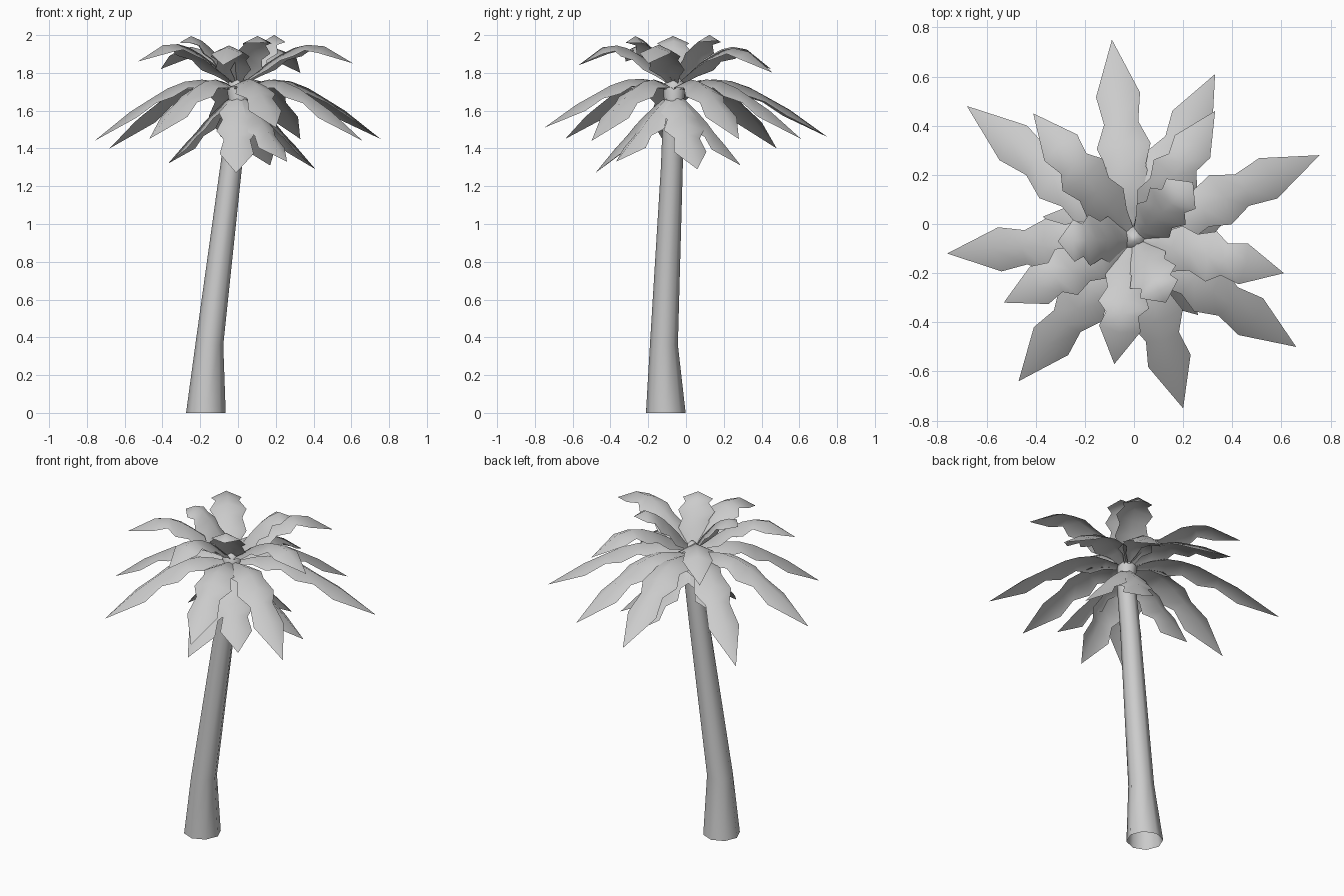
import bpy, bmesh, math
from mathutils import Vector

if "Cube" in bpy.data.objects:
    bpy.data.objects.remove(bpy.data.objects["Cube"])

CROWN = Vector((0.0, -0.06, 0.0))


def finish(name, bm, angle):
    me = bpy.data.meshes.new(name)
    bm.to_mesh(me)
    bm.free()
    ob = bpy.data.objects.new(name, me)
    bpy.context.collection.objects.link(ob)
    bpy.ops.object.select_all(action='DESELECT')
    ob.select_set(True)
    bpy.context.view_layer.objects.active = ob
    bpy.ops.object.shade_smooth_by_angle(angle=math.radians(angle))
    return ob


def loft(name, rings, sides=8):
    """Tube, open at the foot, through (x, y, z, radius) rings."""
    bm = bmesh.new()
    loops = []
    for x, y, z, r in rings:
        loops.append([bm.verts.new((x + r * math.cos(a), y + r * math.sin(a), z))
                      for a in (2 * math.pi * i / sides for i in range(sides))])
    for lo, hi in zip(loops, loops[1:]):
        for i in range(sides):
            j = (i + 1) % sides
            bm.faces.new((lo[i], lo[j], hi[j], hi[i]))
    bm.faces.new(loops[-1])
    return finish(name, bm, 50)


# Leaning trunk with flared foot, and the bud in the crown
loft("trunk", [(-0.17, -0.107, 0, 0.105), (-0.152, -0.117, 0.36, 0.074),
               (-0.037, -0.075, 1.3, 0.058), (0.008, -0.066, 1.66, 0.053)])
loft("crown_bud", [(0.005, -0.065, 1.62, 0.05), (0.0, -0.062, 1.71, 0.058),
                   (0.0, -0.06, 1.75, 0.05), (0.0, -0.06, 1.79, 0.012)])

# Serrated half-width shared by all fronds
WIDTH = [0.015, 0.055, 0.10, 0.08, 0.11, 0.07, 0.09, 0]
SPREAD = [0, 0.15, 0.25, 0.37, 0.49, 0.60, 0.75, 1]

# Ridge heights and frond tips (x, y, z) per layer
LAYERS = {
    "lower": (SPREAD, [1.69, 1.66, 1.625, 1.58, 1.53, 1.475, 1.41, 1.29], 1.0,
              [(-0.01, -0.48, 1.27), (0.41, 0.06, 1.29), (-0.37, 0.03, 1.32),
               (0.17, 0.29, 1.31), (0.26, -0.37, 1.33)]),
    "middle": (SPREAD, [1.71, 1.75, 1.765, 1.755, 1.72, 1.67, 1.60, 1.45], 1.0,
               [(-0.09, 0.75, 1.46), (0.33, 0.61, 1.45), (0.755, 0.28, 1.45),
                (0.66, -0.50, 1.44), (0.20, -0.75, 1.51), (-0.47, -0.64, 1.45),
                (-0.76, -0.12, 1.44), (-0.68, 0.48, 1.40)]),
    "upper": (SPREAD, [1.73, 1.80, 1.85, 1.895, 1.93, 1.945, 1.935, 1.84], 0.95,
              [(0.61, -0.20, 1.85), (0.33, 0.46, 1.80), (-0.41, 0.45, 1.82),
               (-0.53, -0.32, 1.86), (-0.08, -0.57, 1.84)]),
    "top": ([0, 0.12, 0.22, 0.35, 0.48, 0.62, 0.80, 1],
            [1.74, 1.79, 1.84, 1.89, 1.935, 1.97, 1.995, 1.96], 0.95,
            [(0.24, 0.17, 1.97), (-0.31, -0.07, 1.96), (0.13, -0.32, 1.96)]),
}


def frond(name, tip, spread, heights, scale):
    """Arched leaf with both halves drooping from its ridge."""
    run = Vector((tip[0], tip[1], 0)) - CROWN
    side = Vector((-run.y, run.x, 0)).normalized()
    ridge = [CROWN + run * s + Vector((0, 0, h + (tip[2] - heights[-1]) * s * s))
             for s, h in zip(spread, heights)]
    bm = bmesh.new()
    mid = [bm.verts.new(p) for p in ridge]
    for sign in (1, -1):
        edge = []
        for i in range(len(ridge) - 1):
            tangent = (ridge[i + 1] - ridge[max(i - 1, 0)]).normalized()
            up = tangent.cross(side)
            w = WIDTH[i] * scale
            edge.append(bm.verts.new(ridge[i] + side * sign * w - up * w * 0.45))
        edge.append(mid[-1])
        for i in range(len(ridge) - 1):
            quad = [mid[i], mid[i + 1], edge[i + 1], edge[i]]
            if i == len(ridge) - 2:
                quad.pop(2)
            bm.faces.new(quad if sign < 0 else quad[::-1])
    bmesh.ops.recalc_face_normals(bm, faces=bm.faces[:])
    if sum(f.normal.z for f in bm.faces) < 0:
        bmesh.ops.reverse_faces(bm, faces=bm.faces[:])
    finish(name, bm, 80)


# Four tiers of fronds
for layer, (spread, heights, scale, tips) in LAYERS.items():
    for n, tip in enumerate(tips, 1):
        frond(f"{layer}_frond_{n}", tip, spread, heights, scale)
